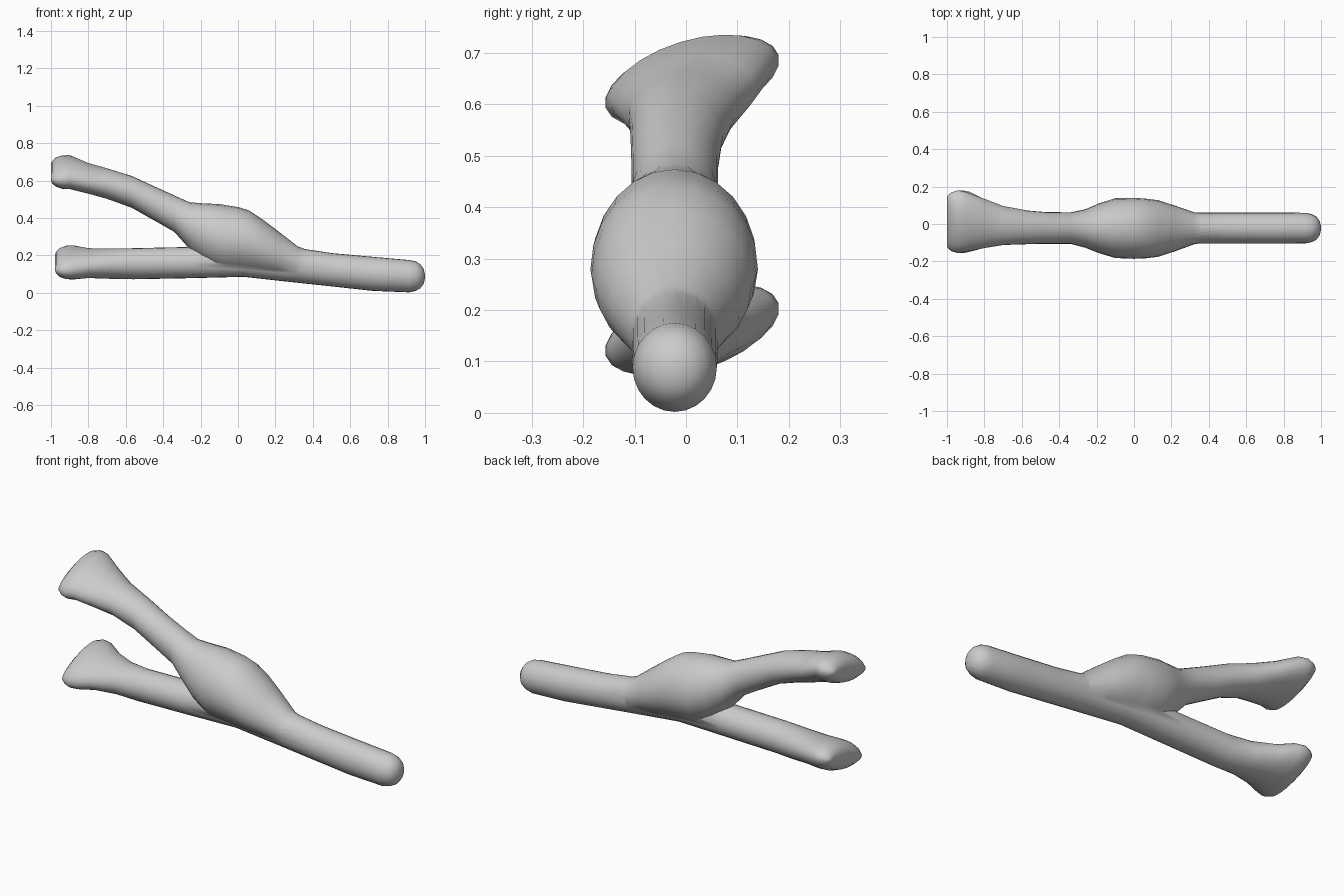
import bpy, bmesh
from math import sin, cos, pi, radians, copysign

if "Cube" in bpy.data.objects:
    bpy.data.objects.remove(bpy.data.objects["Cube"])

SIDES = 24


def loft(name, sections):
    """Tube along x. Section: x, y centre, half width, bottom z, top z, tilt degrees, lower pinch."""
    bm = bmesh.new()
    rings = []
    for x, yc, hw, z0, z1, tilt, pinch in sections:
        t = radians(tilt)
        zc, hh = (z0 + z1) / 2, (z1 - z0) / 2
        ring = []
        for i in range(SIDES):
            a = 2 * pi * i / SIDES
            c, s = cos(a), sin(a)
            if s < 0:
                c = copysign(abs(c) ** pinch, c)
            u, v = hw * c, hh * s
            ring.append(bm.verts.new((x, yc + u * cos(t) - v * sin(t),
                                      zc + u * sin(t) + v * cos(t))))
        rings.append(ring)
    for r, q in zip(rings, rings[1:]):
        for i in range(SIDES):
            j = (i + 1) % SIDES
            bm.faces.new((r[i], r[j], q[j], q[i]))
    bm.faces.new(rings[0])
    bm.faces.new(rings[-1])
    bmesh.ops.recalc_face_normals(bm, faces=bm.faces)
    mesh = bpy.data.meshes.new(name)
    bm.to_mesh(mesh)
    bm.free()
    obj = bpy.data.objects.new(name, mesh)
    bpy.context.collection.objects.link(obj)
    return obj


def flared_end(x, z):
    """Rounded, tilted paddle end; x is its tip and z its mid height."""
    rows = [(0, .135, .02), (.006, .15, .042), (.025, .165, .064),
            (.06, .176, .077), (.10, .167, .080)]
    return [(x + dx, .012, hw, z - hh, z + hh, 17, 1) for dx, hw, hh in rows]


# Lower beam running from the flared left end to the rounded right end
lower = flared_end(-.978, .162) + [
    (-.80, .002, .133, .082, .235, 13, 1),
    (-.68, -.010, .098, .074, .236, 6, 1),
    (-.56, -.021, .086, .072, .238, 0, 1),
    (-.25, -.022, .083, .078, .245, 0, 1),
    (.03, -.022, .083, .085, .25, 0, 1),
    (.33, -.022, .083, .052, .238, 0, 1),
    (.50, -.022, .083, .034, .212, 0, 1),
    (.72, -.022, .083, .010, .192, 0, 1),
    (.915, -.022, .082, .002, .175, 0, 1),
    (.95, -.022, .075, .010, .168, 0, 1),
    (.975, -.022, .062, .024, .152, 0, 1),
    (.992, -.022, .040, .046, .130, 0, 1),
    (.999, -.022, .014, .074, .102, 0, 1),
]

# Upper branch swelling into the central bulge, then sinking into the beam
upper = flared_end(-1.0, .645) + [
    (-.80, .003, .135, .533, .690, 13, 1),
    (-.70, -.008, .105, .502, .665, 7, 1),
    (-.57, -.018, .090, .455, .625, 0, 1),
    (-.45, -.022, .084, .388, .570, 0, 1),
    (-.34, -.022, .084, .325, .520, 0, 1),
    (-.26, -.024, .103, .235, .484, 0, 1.1),
    (-.19, -.023, .132, .165, .478, 0, 1.25),
    (-.10, -.022, .160, .110, .474, 0, 1.4),
    (0, -.023, .163, .100, .458, 0, 1.4),
    (.06, -.024, .160, .095, .440, 0, 1.4),
    (.13, -.024, .151, .090, .393, 0, 1.35),
    (.22, -.024, .122, .085, .325, 0, 1.2),
    (.32, -.023, .086, .070, .247, 0, 1),
    (.42, -.022, .070, .060, .212, 0, 1),
]

body = loft("forked_body", lower)
branch = loft("upper_branch_helper", upper)
branch.hide_render = True

# Fuse both into one closed surface
mod = body.modifiers.new("union", 'BOOLEAN')
mod.operation = 'UNION'
mod.solver = 'EXACT'
mod.object = branch
bpy.context.view_layer.objects.active = body
body.select_set(True)
bpy.ops.object.modifier_apply(modifier=mod.name)
bpy.data.objects.remove(branch, do_unlink=True)
bpy.ops.object.shade_smooth_by_angle(angle=radians(50))
